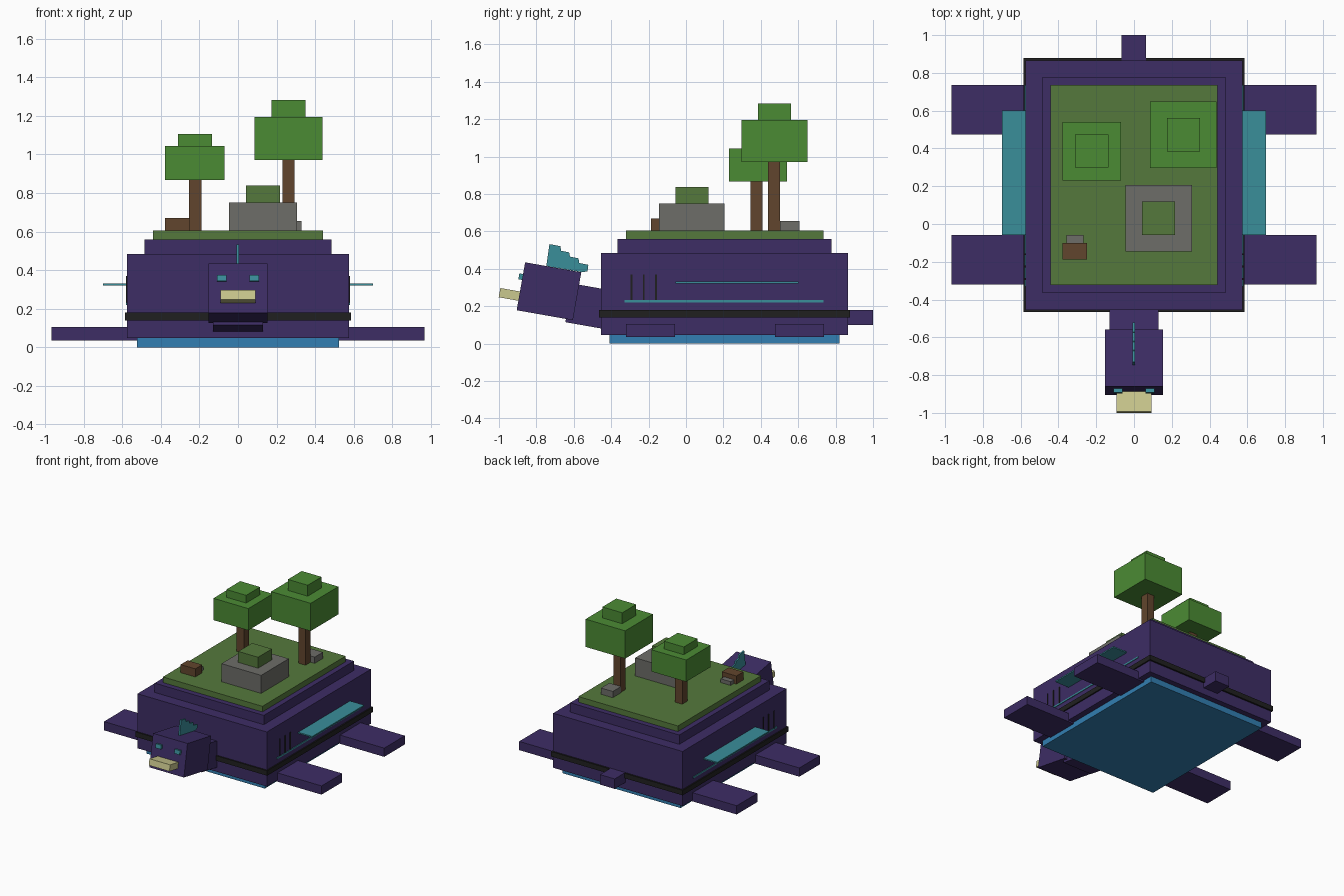
import bpy, bmesh, math
from mathutils import Matrix, Vector

if "Cube" in bpy.data.objects:
    bpy.data.objects.remove(bpy.data.objects["Cube"])


def material(name, r, g, b):
    lin = [((c / 255 + 0.055) / 1.055) ** 2.4 if c > 10 else c / 3294 for c in (r, g, b)]
    m = bpy.data.materials.new(name)
    m.diffuse_color = (*lin, 1)
    m.use_nodes = True
    m.node_tree.nodes["Principled BSDF"].inputs["Base Color"].default_value = m.diffuse_color
    return m


PURPLE = material("purple hide", 61, 45, 101)
BLACK = material("black trim", 32, 32, 32)
BLUE = material("belly blue", 50, 127, 178)
TEAL = material("teal", 58, 142, 154)
GRASS = material("grass green", 85, 121, 60)
LEAF = material("leaf green", 75, 139, 52)
BROWN = material("bark brown", 97, 69, 45)
GREY = material("stone grey", 109, 109, 104)
BEAK = material("beak yellow", 202, 200, 142)


def finish(name, bm, mat):
    bmesh.ops.recalc_face_normals(bm, faces=bm.faces)
    mesh = bpy.data.meshes.new(name)
    bm.to_mesh(mesh)
    bm.free()
    mesh.materials.append(mat)
    ob = bpy.data.objects.new(name, mesh)
    bpy.context.collection.objects.link(ob)
    return ob


def box(name, mat, x, y, z):
    """Box from (min, max) ranges."""
    bm = bmesh.new()
    size = [r[1] - r[0] for r in (x, y, z)]
    mid = Vector([(r[0] + r[1]) / 2 for r in (x, y, z)])
    bmesh.ops.create_cube(bm, size=1, matrix=Matrix.Translation(mid) @ Matrix.Diagonal((*size, 1)))
    return finish(name, bm, mat)


def tilted(name, mat, centre, size, tilt=-10):
    """Box given by centre and size, pitched about x."""
    ob = box(name, mat, *[(-s / 2, s / 2) for s in size])
    ob.location = centre
    ob.rotation_euler.x = math.radians(tilt)
    return ob


# Shell: belly, body, trim band, upper step, grass top
box("belly_plate", BLUE, (-.525, .525), (-.41, .82), (0, .05))
box("body", PURPLE, (-.575, .575), (-.455, .865), (.047, .485))
box("trim_band", BLACK, (-.585, .585), (-.465, .878), (.14, .18))
box("upper_shell", PURPLE, (-.485, .485), (-.365, .778), (.48, .56))
box("grass_top", GRASS, (-.442, .442), (-.322, .735), (.555, .605))
box("tail", PURPLE, (-.066, .064), (.85, 1.0), (.10, .18))

# Flippers, side fins, stripes and gills on both sides
for side, s in (("left", -1), ("right", 1)):
    def span(a, b):
        return tuple(sorted((s * a, s * b)))
    box(f"front_flipper_{side}", PURPLE, span(.5, .967), (-.32, -.058), (.035, .105))
    box(f"rear_flipper_{side}", PURPLE, span(.5, .967), (.475, .737), (.035, .105))
    box(f"side_fin_{side}", TEAL, span(.57, .70), (-.057, .602), (.321, .331))
    box(f"side_stripe_{side}", TEAL, span(.57, .58), (-.33, .735), (.22, .232))
    for i, y in enumerate((-.292, -.226, -.16)):
        box(f"gill_{side}_{i}", BLACK, span(.57, .58), (y - .005, y + .005), (.225, .37))

# Neck, head, beak and eyes, all pitched the same way
tilted("neck", PURPLE, (0, -.479, .192), (.26, .30, .21))
tilted("head", PURPLE, (0, -.7325, .28), (.306, .305, .26))
tilted("beak", BEAK, (0, -.938, .262), (.184, .12, .05))
for side, s in (("left", -1), ("right", 1)):
    tilted(f"eye_{side}", TEAL, (s * .084, -.878, .357), (.048, .032, .032))

# Stepped crest on the head
profile = [(-.747, .415), (-.73, .532), (-.672, .521), (-.667, .496), (-.625, .488), (-.62, .465),
           (-.575, .456), (-.571, .431), (-.522, .421), (-.527, .385), (-.56, .383)]
bm = bmesh.new()
face = bm.faces.new([bm.verts.new((-.007, y, z)) for y, z in profile])
ext = bmesh.ops.extrude_face_region(bm, geom=[face])
bmesh.ops.translate(bm, vec=(.013, 0, 0), verts=[v for v in ext["geom"] if isinstance(v, bmesh.types.BMVert)])
finish("crest", bm, TEAL)


# Trees
def tree(tag, x, y, crown_mid, half, crown_z, top_mid, top_z):
    cx, cy = crown_mid
    tx, ty = top_mid
    box(f"trunk_{tag}", BROWN, (x - .032, x + .032), (y - .032, y + .032), (.60, crown_z[0] + .01))
    box(f"crown_{tag}", LEAF, (cx - half, cx + half), (cy - half, cy + half), crown_z)
    box(f"crown_top_{tag}", LEAF, (tx - .088, tx + .088), (ty - .088, ty + .088), (crown_z[1] - .01, top_z))


tree("tall", .262, .47, (.262, .473), .176, (.972, 1.195), (.262, .473), 1.283)
tree("short", -.222, .378, (-.224, .384), .155, (.868, 1.043), (-.224, .386), 1.105)

# Rocks and log
box("boulder", GREY, (-.046, .307), (-.145, .206), (.60, .75))
box("boulder_moss", GRASS, (.042, .218), (-.057, .119), (.745, .838))
box("small_rock", GREY, (.225, .33), (.503, .608), (.60, .655))
box("log", BROWN, (-.378, -.248), (-.188, -.10), (.60, .67))
box("pebble", GREY, (-.357, -.268), (-.11, -.057), (.60, .635))
